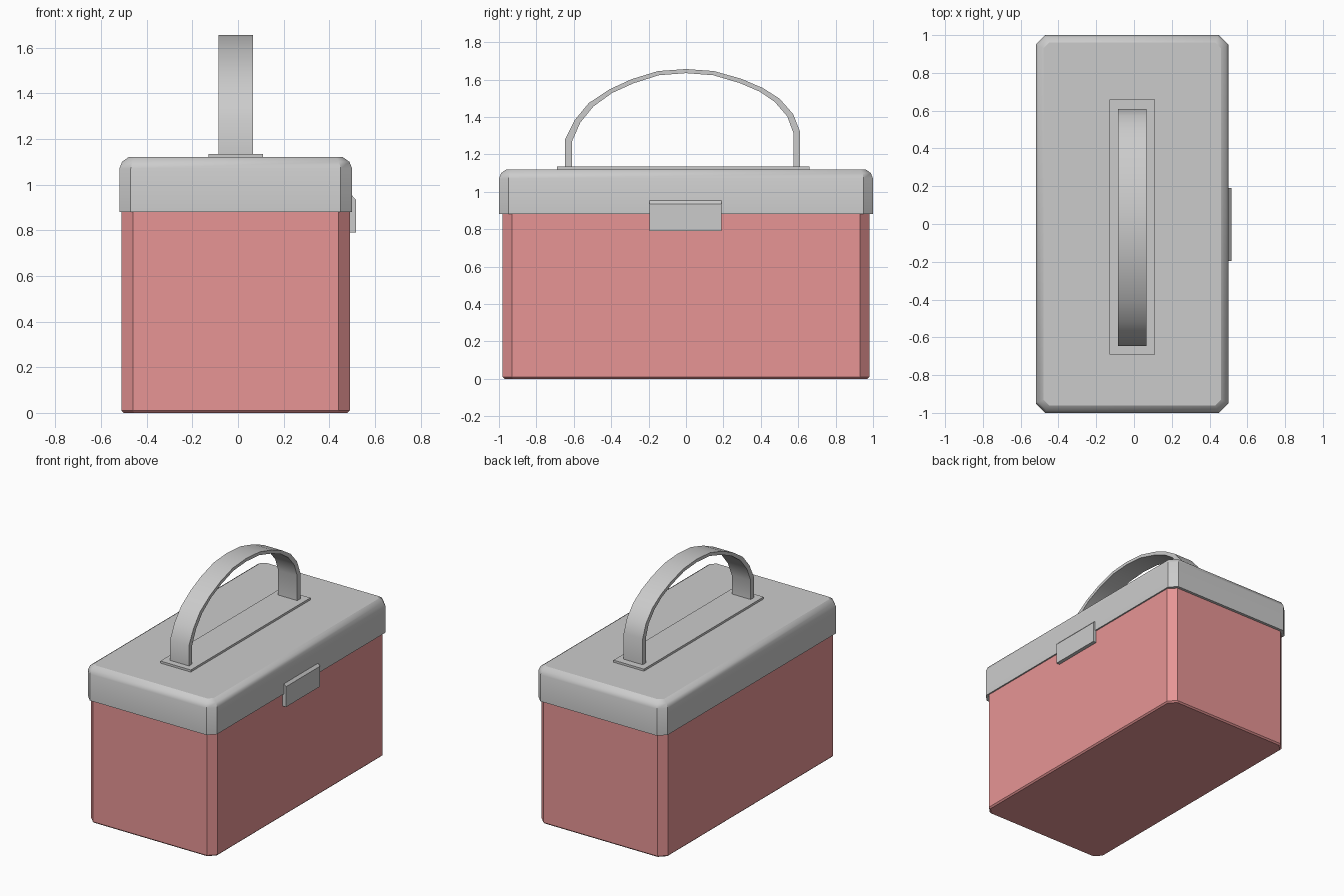
import bpy

if "Cube" in bpy.data.objects:
    bpy.data.objects.remove(bpy.data.objects["Cube"])

CX = -0.01  # box sits slightly off the centre because of the clasp


def make_object(name, verts, faces, material=None, smooth=None):
    mesh = bpy.data.meshes.new(name)
    mesh.from_pydata(verts, [], faces)
    obj = bpy.data.objects.new(name, mesh)
    bpy.context.collection.objects.link(obj)
    if material:
        mesh.materials.append(material)
    if smooth:
        bpy.ops.object.select_all(action='DESELECT')
        obj.select_set(True)
        bpy.context.view_layer.objects.active = obj
        bpy.ops.object.shade_smooth_by_angle(angle=smooth)
    return obj


def chamfered_box(name, hx, hy, rings, material=None, smooth=None):
    """Stack of octagonal rings; each ring is (z, inset, corner chamfer)."""
    verts, faces = [], []
    for z, inset, c in rings:
        x, y = hx - inset, hy - inset
        ring = [(x, c - y), (x, y - c), (x - c, y), (c - x, y),
                (-x, y - c), (-x, c - y), (c - x, -y), (x - c, -y)]
        verts += [(CX + px, py, z) for px, py in ring]
    for r in range(len(rings) - 1):
        for i in range(8):
            j = (i + 1) % 8
            faces.append((r * 8 + i, r * 8 + j, r * 8 + 8 + j, r * 8 + 8 + i))
    faces.append(tuple(range(7, -1, -1)))
    faces.append(tuple(range(len(verts) - 8, len(verts))))
    return make_object(name, verts, faces, material, smooth)


def strip(name, outer, inner, x0, x1, smooth=None):
    """Band between two matching (y, z) paths, extruded from x0 to x1."""
    n = len(outer)
    verts = [(x, y, z) for path, x in ((outer, x0), (outer, x1), (inner, x1), (inner, x0))
             for y, z in path]
    faces = [(k * n + i, k * n + i + 1, (k + 1) % 4 * n + i + 1, (k + 1) % 4 * n + i)
             for k in range(4) for i in range(n - 1)]
    faces += [(0, n, 2 * n, 3 * n), (4 * n - 1, 3 * n - 1, 2 * n - 1, n - 1)]
    return make_object(name, verts, faces, None, smooth)


red = bpy.data.materials.new("red_paint")
red.diffuse_color = (0.8, 0.3, 0.3, 1)
red.use_nodes = True
red.node_tree.nodes["Principled BSDF"].inputs["Base Color"].default_value = red.diffuse_color

# Body and lid
chamfered_box("box_body", 0.50, 0.98,
              [(0, 0.01, 0.045), (0.01, 0, 0.05), (0.90, 0, 0.05)], red)
chamfered_box("lid", 0.51, 1.0,
              [(0.88, 0, 0.05), (1.07, 0, 0.05), (1.10, 0.012, 0.045), (1.12, 0.04, 0.03)],
              smooth=0.6)

# Handle base plate
plate = [(-0.69, 1.135), (0.66, 1.135)]
strip("handle_plate", plate, [(y, 1.115) for y, z in plate], -0.13, 0.11)

# Arched carrying handle
outer = [(-0.646, 1.13), (-0.646, 1.28), (-0.595, 1.383), (-0.52, 1.474), (-0.41, 1.547),
         (-0.29, 1.602), (-0.15, 1.645), (0, 1.656), (0.15, 1.645), (0.295, 1.604),
         (0.41, 1.555), (0.50, 1.498), (0.573, 1.415), (0.61, 1.32), (0.61, 1.13)]
inner = [(-0.609, 1.13), (-0.609, 1.27), (-0.565, 1.37), (-0.495, 1.456), (-0.395, 1.528),
         (-0.28, 1.58), (-0.145, 1.623), (0, 1.634), (0.145, 1.623), (0.285, 1.582),
         (0.395, 1.535), (0.475, 1.48), (0.542, 1.402), (0.575, 1.312), (0.575, 1.13)]
strip("carry_handle", outer, inner, -0.085, 0.065, smooth=0.6)

# Front clasp with sloped top edge
profile = [(0.48, 0.79), (0.516, 0.79), (0.516, 0.935), (0.50, 0.952), (0.48, 0.952)]
verts = [(x, y, z) for y in (-0.195, 0.19) for x, z in profile]
faces = [(i, i + 5, (i + 1) % 5 + 5, (i + 1) % 5) for i in range(5)]
faces += [(0, 1, 2, 3, 4), (9, 8, 7, 6, 5)]
clasp = make_object("clasp", verts, faces)

# Make all normals point outward
for obj in bpy.context.collection.objects:
    bpy.context.view_layer.objects.active = obj
    bpy.ops.object.mode_set(mode='EDIT')
    bpy.ops.mesh.select_all(action='SELECT')
    bpy.ops.mesh.normals_make_consistent(inside=False)
    bpy.ops.object.mode_set(mode='OBJECT')
